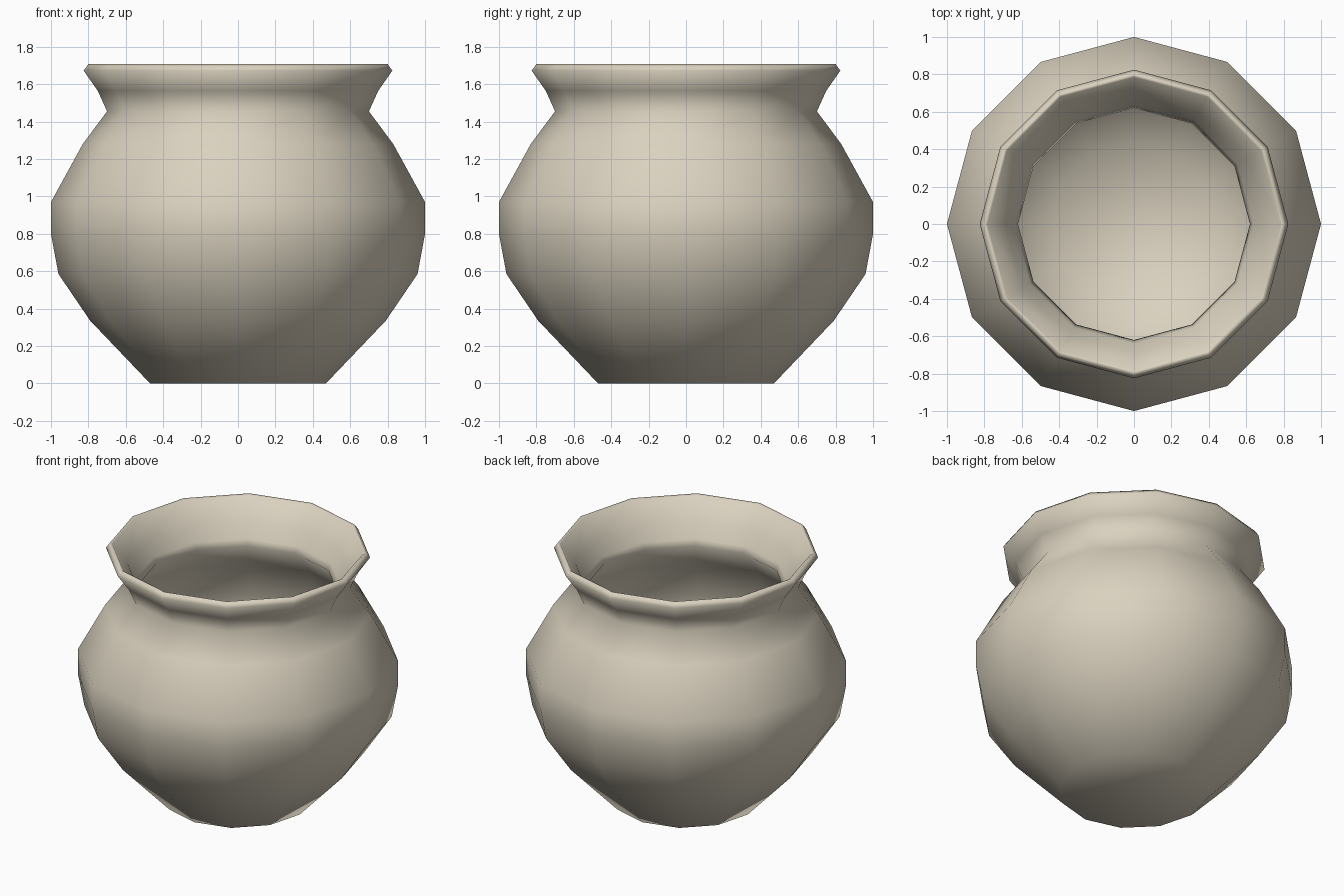
import bpy, bmesh, math

if "Cube" in bpy.data.objects:
    bpy.data.objects.remove(bpy.data.objects["Cube"])

SIDES = 12

# Pot wall profile (radius, height): outside upward, over the lip, down the inside
profile = [
    (0.47, 0.00), (0.79, 0.335), (0.96, 0.585), (1.00, 0.80), (1.00, 0.97),
    (0.83, 1.28), (0.70, 1.455), (0.75, 1.565), (0.825, 1.672),
    (0.80, 1.708), (0.785, 1.70),
    (0.69, 1.57), (0.64, 1.47), (0.62, 1.43),
    (0.77, 1.25), (0.93, 0.95), (0.93, 0.81), (0.89, 0.61),
    (0.73, 0.37), (0.44, 0.06),
]

clay = bpy.data.materials.new("beige clay")
clay.diffuse_color = (0.70, 0.64, 0.52, 1.0)
clay.use_nodes = True
clay.node_tree.nodes["Principled BSDF"].inputs["Base Color"].default_value = clay.diffuse_color

# Lathe the profile into a twelve-sided pot
bm = bmesh.new()
rings = []
for r, z in profile:
    rings.append([bm.verts.new((r * math.cos(a), r * math.sin(a), z))
                  for a in (2 * math.pi * i / SIDES for i in range(SIDES))])
for low, high in zip(rings, rings[1:]):
    for i in range(SIDES):
        j = (i + 1) % SIDES
        bm.faces.new((low[i], low[j], high[j], high[i]))

# Underside and inner floor
bm.faces.new(rings[0][::-1])
bm.faces.new(rings[-1])

for f in bm.faces:
    f.smooth = True
mesh = bpy.data.meshes.new("pot")
bm.to_mesh(mesh)
bm.free()
mesh.materials.append(clay)
pot = bpy.data.objects.new("pot", mesh)
bpy.context.collection.objects.link(pot)
